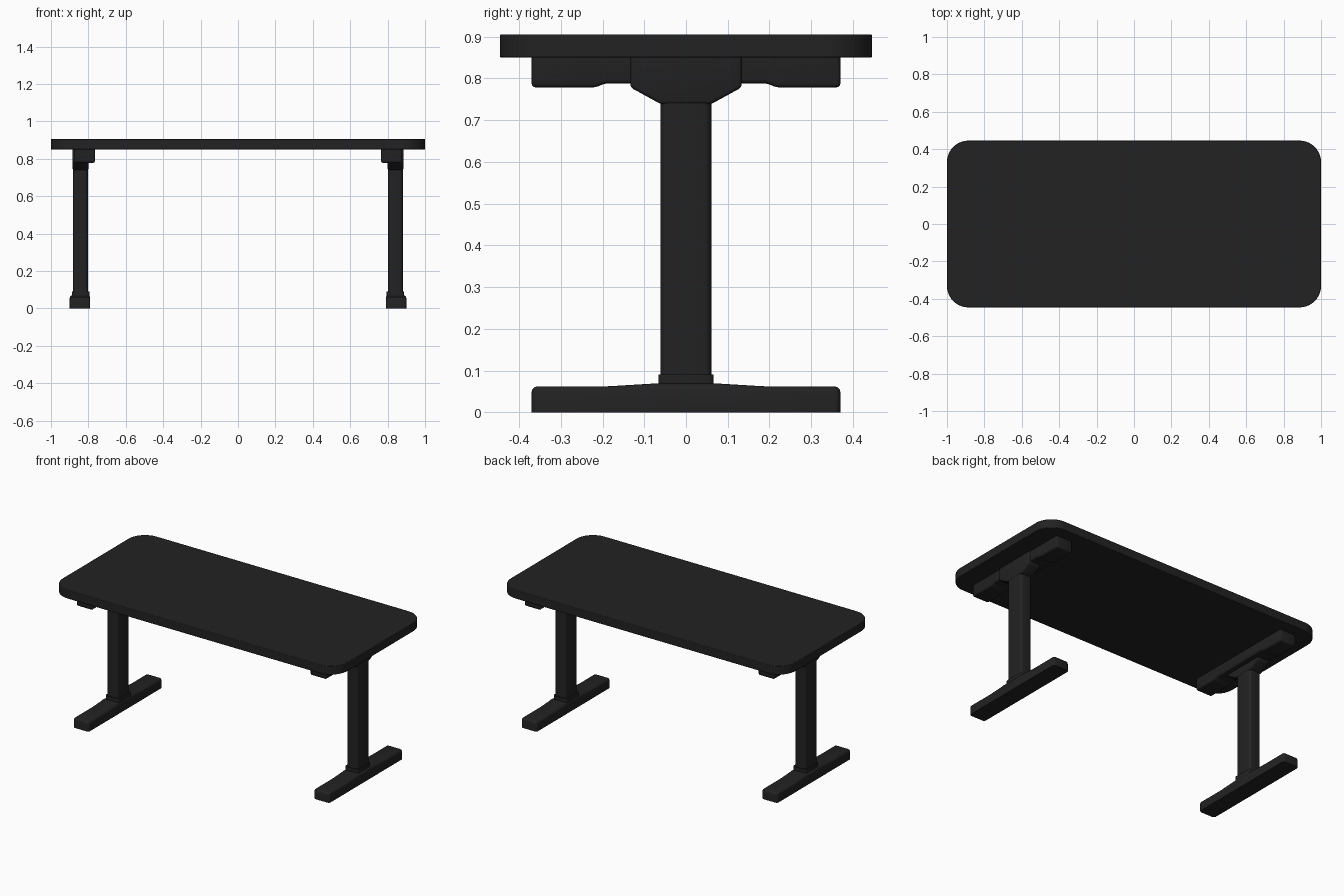
import bpy, bmesh, math
from mathutils import Vector

cube = bpy.data.objects.get("Cube")
if cube:
    bpy.data.objects.remove(cube)

black = bpy.data.materials.new("matte black")
black.use_nodes = True
COLOUR = (0.016, 0.016, 0.016, 1)
black.diffuse_color = COLOUR
bsdf = black.node_tree.nodes["Principled BSDF"]
bsdf.inputs["Base Color"].default_value = COLOUR
bsdf.inputs["Roughness"].default_value = 0.7


def prism(name, points, depth, bevel, pick=lambda e: True, segments=3):
    """Extrude a planar outline along depth, then round the picked edges."""
    bm = bmesh.new()
    depth = Vector(depth)
    face = bm.faces.new([bm.verts.new(p) for p in points])
    new = bmesh.ops.extrude_face_region(bm, geom=[face])["geom"]
    bmesh.ops.translate(bm, vec=depth, verts=[v for v in new if isinstance(v, bmesh.types.BMVert)])
    bmesh.ops.recalc_face_normals(bm, faces=bm.faces)
    edges = [e for e in bm.edges if pick(e)]
    bmesh.ops.bevel(bm, geom=edges, offset=bevel, segments=segments,
                    profile=0.5, affect='EDGES', clamp_overlap=True)
    mesh = bpy.data.meshes.new(name)
    bm.to_mesh(mesh)
    bm.free()
    mesh.materials.append(black)
    ob = bpy.data.objects.new(name, mesh)
    bpy.context.collection.objects.link(ob)
    bpy.ops.object.select_all(action='DESELECT')
    bpy.context.view_layer.objects.active = ob
    ob.select_set(True)
    bpy.ops.object.shade_smooth_by_angle(angle=math.radians(40))
    return ob


def side_profile(half, x):
    """Mirror a (y, z) half outline, given bottom to top, across y = 0."""
    return [(x, y, z) for y, z in half] + [(x, -y, z) for y, z in reversed(half)]


def rectangle(x0, x1, y, z):
    return [(x0, -y, z), (x1, -y, z), (x1, y, z), (x0, y, z)]


def upright(e):
    a, b = (v.co for v in e.verts)
    return abs(a.z - b.z) > 0.01 and (a - b).xy.length < 0.001


def off_floor(e):
    return max(v.co.z for v in e.verts) > 0.001


def below_top(e):
    return min(v.co.z for v in e.verts) < 0.849


# Table top with broad rounded corners and a slightly eased rim
top = prism("table_top", rectangle(-1, 1, 0.446, 0.85), (0, 0, 0.055), 0.115, upright, 10)
rim = top.modifiers.new("eased rim", 'BEVEL')
rim.width = 0.003
rim.segments = 2
rim.limit_method = 'ANGLE'
rim.angle_limit = math.radians(60)

# Outlines seen from the side
foot = [(0.37, 0), (0.37, 0.062), (0.19, 0.062), (0.075, 0.069)]
rail = [(0.195, 0.788), (0.215, 0.778), (0.37, 0.778), (0.37, 0.85)]
bracket = [(0.06, 0.738), (0.133, 0.778), (0.133, 0.85)]

# One leg assembly on each side
for side, s in (("left", 1), ("right", -1)):
    prism(side + "_foot", side_profile(foot, s * 0.79), (s * 0.11, 0, 0), 0.014, off_floor)
    prism(side + "_collar", rectangle(s * 0.795, s * 0.888, 0.066, 0.06),
          (0, 0, 0.031), 0.012, upright)
    prism(side + "_column", rectangle(s * 0.802, s * 0.882, 0.061, 0.06),
          (0, 0, 0.74), 0.018, upright, 4)
    prism(side + "_bracket", side_profile(bracket, s * 0.80), (s * 0.084, 0, 0), 0.008, below_top)
    prism(side + "_rail", side_profile(rail, s * 0.765), (s * 0.113, 0, 0), 0.01, below_top)
